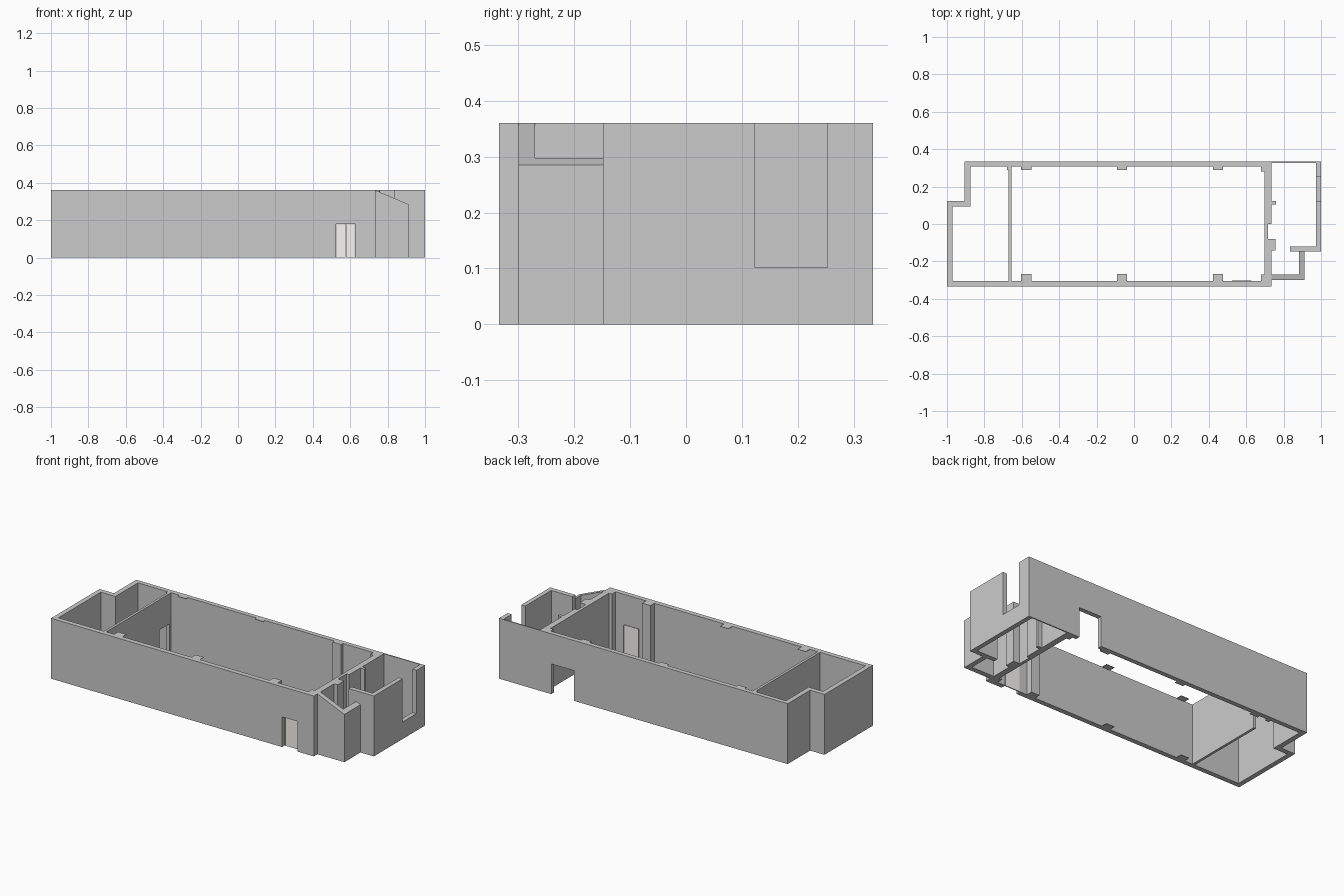
import bpy

if "Cube" in bpy.data.objects:
    bpy.data.objects.remove(bpy.data.objects["Cube"])

H = 0.36        # wall height
DOOR = 0.18     # doorway height


def prism(name, pts, axis, lo, hi, mat=None):
    """Extrude a counter-clockwise profile: in xy along z, or in xz along y."""
    put = (lambda p, t: (p[0], p[1], t)) if axis == 'z' else (lambda p, t: (p[0], t, p[1]))
    n = len(pts)
    verts = [put(p, lo) for p in pts] + [put(p, hi) for p in pts]
    faces = [tuple(reversed(range(n))), tuple(range(n, 2 * n))]
    faces += [(i, (i + 1) % n, n + (i + 1) % n, n + i) for i in range(n)]
    if axis == 'y':
        faces = [tuple(reversed(f)) for f in faces]
    me = bpy.data.meshes.new(name)
    me.from_pydata(verts, [], faces)
    ob = bpy.data.objects.new(name, me)
    bpy.context.collection.objects.link(ob)
    if mat:
        me.materials.append(mat)
    return ob


def block(name, x0, x1, y0, y1, z0=0, z1=H, mat=None):
    return prism(name, [(x0, y0), (x1, y0), (x1, y1), (x0, y1)], 'z', z0, z1, mat)


def door_wall_x(name, x0, x1, y0, y1, a, b):
    """Wall running along x with a doorway from a to b, as one profile."""
    prism(name, [(x0, 0), (a, 0), (a, DOOR), (b, DOOR), (b, 0), (x1, 0), (x1, H), (x0, H)],
          'y', y0, y1)


white = bpy.data.materials.new("door_white")
white.diffuse_color = (0.95, 0.93, 0.9, 1)
white.use_nodes = True
white.node_tree.nodes["Principled BSDF"].inputs["Base Color"].default_value = white.diffuse_color

# Long front and back walls with doorways
door_wall_x("front_wall", -1, 0.734, -0.334, -0.305, 0.525, 0.627)
door_wall_x("back_wall", -0.905, 0.734, 0.307, 0.334, 0.505, 0.655)

# Stepped left end
prism("left_wall", [(-1, -0.305), (-0.971, -0.305), (-0.971, 0.094), (-0.875, 0.094),
                    (-0.875, 0.307), (-0.905, 0.307), (-0.905, 0.123), (-1, 0.123)], 'z', 0, H)

# Partition with a doorway by the back wall
block("partition", -0.671, -0.656, -0.305, 0.195)
block("partition_lintel", -0.671, -0.656, 0.195, 0.29, DOOR, H)
block("partition_jamb", -0.679, -0.656, 0.29, 0.307)

# Right hall wall with niche and projecting pier
prism("right_wall", [(0.698, -0.305), (0.734, -0.305), (0.734, -0.142), (0.757, -0.142),
                     (0.757, -0.08), (0.716, -0.08), (0.716, 0), (0.734, 0), (0.734, 0.105),
                     (0.76, 0.105), (0.76, 0.122), (0.734, 0.122), (0.734, 0.307),
                     (0.698, 0.307)], 'z', 0, H)

# Pilaster caps and feet along the hall; the pair by the doors is full height
for i, x in enumerate((-0.603, -0.092, 0.422)):
    spans = ((0, H),) if i == 2 else ((0, 0.002), (H - 0.002, H))
    for j, (z0, z1) in enumerate(spans):
        block(f"front_pilaster_{i}_{j}", x, x + 0.055, -0.305, -0.268, z0, z1)
        block(f"back_pilaster_{i}_{j}", x, x + 0.055, 0.29, 0.307, z0, z1)
block("front_corner_pilaster", 0.678, 0.698, -0.305, -0.27)
block("back_corner_pilaster", 0.678, 0.698, 0.28, 0.307)

# Double front door, framed at the inner face of the wall
for name, x in (("left", 0.525), ("right", 0.623)):
    block(f"door_frame_{name}", x, x + 0.004, -0.312, -0.302, 0, DOOR)
block("door_frame_top", 0.529, 0.623, -0.312, -0.302, DOOR - 0.004, DOOR)
for i, x in enumerate((0.529, 0.5762)):
    block(f"door_leaf_{i}", x, x + 0.0468, -0.310, -0.304, 0, DOOR - 0.004, white)

# Side annex: thin back wall, right wall with open notch, front return
block("annex_back_wall", 0.734, 1.0, 0.327, 0.334)
block("annex_right_wall", 0.973, 1.0, -0.12, 0.123)
block("annex_right_sill", 0.973, 1.0, 0.123, 0.253, 0, 0.102)
block("annex_right_pier", 0.973, 1.0, 0.253, 0.327)
block("annex_front_wall", 0.834, 1.0, -0.148, -0.12)


# Lean-to bay with a sloping wall top
def slope(x):
    return H - (x - 0.734) * 0.075 / 0.178


for name, x0, y0, y1 in (("bay_front_wall", 0.734, -0.3, -0.27),
                         ("bay_side_wall", 0.883, -0.27, -0.148)):
    prism(name, [(x0, 0), (0.912, 0), (0.912, slope(0.912)), (x0, slope(x0))], 'y', y0, y1)
